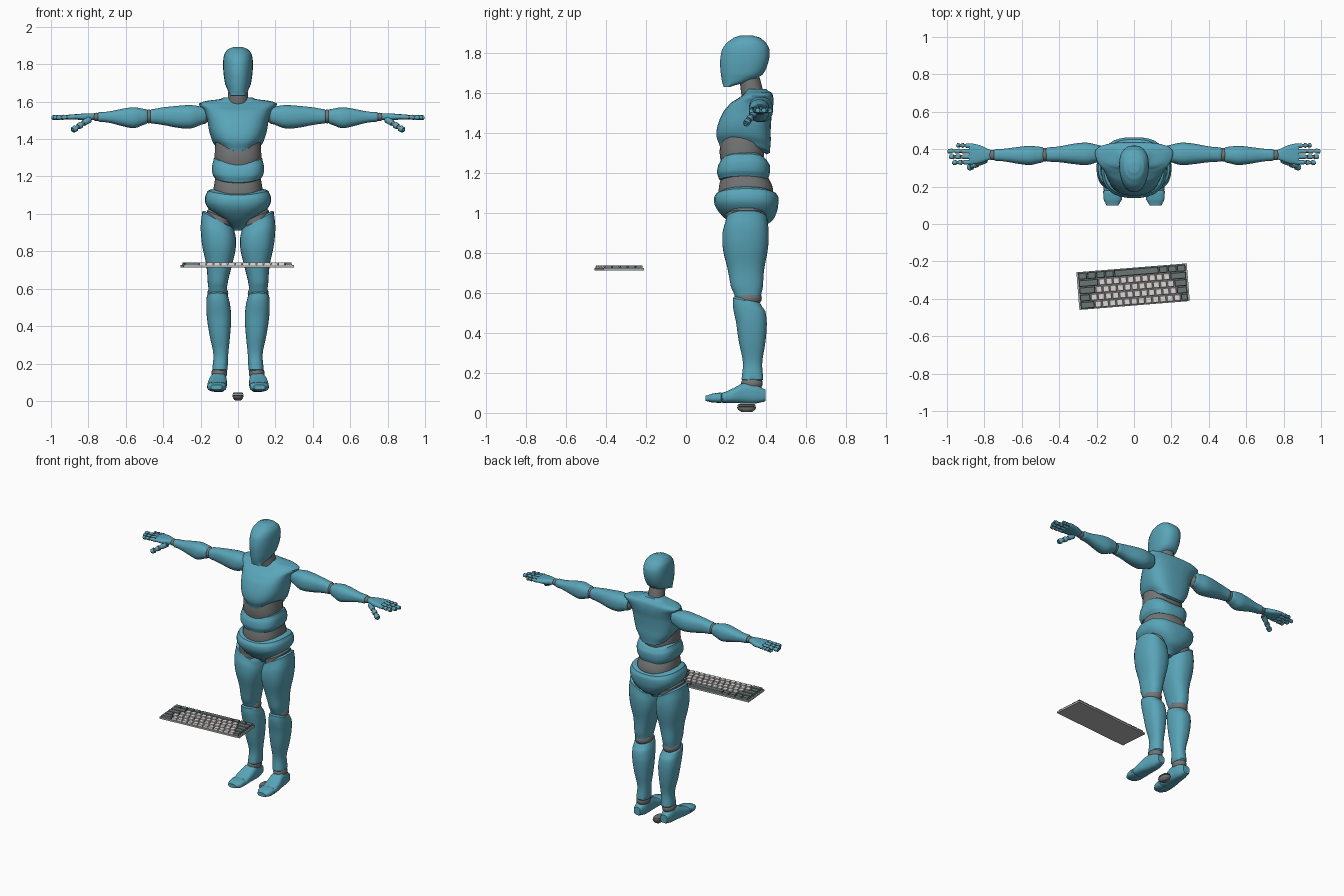
import bpy, bmesh, math
from mathutils import Vector, Matrix

cube = bpy.data.objects.get("Cube")
if cube:
    bpy.data.objects.remove(cube, do_unlink=True)


def material(name, r, g, b):
    mat = bpy.data.materials.new(name)
    mat.use_nodes = True
    mat.diffuse_color = (r, g, b, 1)
    mat.node_tree.nodes["Principled BSDF"].inputs["Base Color"].default_value = (r, g, b, 1)
    return mat


teal = material("teal_shell", .1, .375, .485)
grey = material("joint_grey", .175, .178, .18)
case_grey = material("case_grey", .46, .46, .46)
dark_key = material("dark_key", .14, .18, .178)
light_key = material("light_key", .72, .68, .68)


def finish(name, bm, mat, sharp=40):
    bmesh.ops.recalc_face_normals(bm, faces=bm.faces)
    mesh = bpy.data.meshes.new(name)
    bm.to_mesh(mesh)
    bm.free()
    mesh.materials.append(mat)
    for poly in mesh.polygons:
        poly.use_smooth = True
    mesh.set_sharp_from_angle(angle=math.radians(sharp))
    obj = bpy.data.objects.new(name, mesh)
    bpy.context.collection.objects.link(obj)


def spline(p0, p1, p2, p3, f):
    """Catmull-Rom blend between the rings p1 and p2."""
    return [b + f * ((c - a) + f * ((2*a - 5*b + 4*c - d) + f * (3*b - a - 3*c + d))) / 2
            if i else b + f * (c - b)
            for i, (a, b, c, d) in enumerate(zip(p0, p1, p2, p3))]


def loft(name, mat, axis, rings, sides=28, power=2.4, taper=0, shear=(0, 0), lean="u",
         arch=(0, 0), steps=4, soft=.008, mirror=False):
    """Skin rounded-box rings (t, u0, u1, v0, v1) along an axis, with softened ends.
    Shear tilts the two ends; arch raises their sides."""
    path = []
    for i in range(len(rings) - 1):
        quad = [rings[max(0, min(len(rings) - 1, i + k))] for k in (-1, 0, 1, 2)]
        path += [spline(*quad, k / steps) for k in range(steps)]
    path.append(list(rings[-1]))

    def lip(ring, shift):
        t, a, b, c, d = ring
        du, dv = (b - a) * .07, (d - c) * .07
        return [t + shift, a + du, b - du, c + dv, d - dv]

    soft = min(soft, (rings[-1][0] - rings[0][0]) * .1)
    path = [lip(path[0], -soft)] + path + [lip(path[-1], soft)]
    bm = bmesh.new()
    loops = []
    for n, (t, a, b, c, d) in enumerate(path):
        frac = n / (len(path) - 1)
        slope, rise = (pr[0] * (1 - frac) ** 2 + pr[1] * frac ** 2 for pr in (shear, arch))
        loop = []
        for k in range(sides):
            ang = math.tau * (k + .5) / sides
            cu, sv = math.cos(ang), math.sin(ang)
            su = math.copysign(abs(cu) ** (2 / power), cu)
            sv = math.copysign(abs(sv) ** (2 / power), sv)
            du = su * (b - a) / 2 * (1 - taper * (1 - sv) / 2)
            dv = sv * (d - c) / 2
            u, v = (a + b) / 2 + du, (c + d) / 2 + dv
            w = t + slope * (du if lean == "u" else dv) + rise * su * su
            loop.append(bm.verts.new({"x": (w, u, v), "y": (u, w, v), "z": (u, v, w)}[axis]))
        loops.append(loop)
    for lo, hi in zip(loops, loops[1:]):
        for k in range(sides):
            j = (k + 1) % sides
            bm.faces.new((lo[k], lo[j], hi[j], hi[k]))
    bm.faces.new(loops[0])
    bm.faces.new(loops[-1])
    if mirror:
        pair(name, bm, mat)
    else:
        finish(name, bm, mat)


def pair(name, bm, mat):
    other = bm.copy()
    bmesh.ops.scale(other, vec=(-1, 1, 1), verts=other.verts)
    finish("left_" + name, bm, mat)
    finish("right_" + name, other, mat)


def body(name, mat, rings, **kw):
    """Symmetric part from rings (z, half width, front, back)."""
    loft(name, mat, "z", [(z, -w, w, f, b) for z, w, f, b in rings], **kw)


def ball(name, centre, radii):
    bm = bmesh.new()
    bmesh.ops.create_uvsphere(bm, u_segments=20, v_segments=12, radius=1)
    bmesh.ops.scale(bm, vec=radii, verts=bm.verts)
    bmesh.ops.translate(bm, vec=centre, verts=bm.verts)
    pair(name, bm, grey)


def rod(bm, start, end, r0, r1):
    """Tapered round segment with bevelled ends between two points."""
    start, end = Vector(start), Vector(end)
    turn = (end - start).to_track_quat("Z", "Y").to_matrix().to_4x4()
    new = bmesh.ops.create_cone(bm, cap_ends=True, segments=12, radius1=r0, radius2=r1,
                                depth=(end - start).length,
                                matrix=Matrix.Translation((start + end) / 2) @ turn)["verts"]
    rims = {e for v in new for e in v.link_edges if any(len(f.verts) > 4 for f in e.link_faces)}
    bmesh.ops.bevel(bm, geom=list(rims), offset=r1 * .4, segments=2, affect="EDGES")


# Head and neck
body("head", teal, [(1.632, .042, .188, .22), (1.66, .06, .18, .32), (1.695, .076, .174, .385),
                    (1.76, .086, .17, .414), (1.82, .087, .18, .418), (1.855, .08, .205, .4),
                    (1.88, .06, .24, .37), (1.89, .035, .27, .335)],
     taper=.2, power=2.3, soft=.001)
neck = bmesh.new()
rod(neck, (0, .34, 1.56), (0, .315, 1.69), .058, .05)
finish("neck", neck, grey)

# Torso, from the chest down to the pelvis
body("chest", teal, [(1.318, .115, .168, .42), (1.37, .15, .152, .425), (1.43, .17, .158, .425),
                     (1.5, .182, .185, .43), (1.55, .2, .225, .438), (1.585, .23, .275, .437),
                     (1.603, .19, .295, .43), (1.615, .1, .3, .41)],
     taper=.22, power=2.7, shear=(-.15, 0), lean="v", arch=(.03, 0))
body("upper_belly_joint", grey, [(1.22, .11, .18, .38), (1.3, .125, .168, .392),
                                 (1.4, .12, .175, .39)])
body("belly_band", teal, [(1.168, .122, .165, .412), (1.2, .137, .155, .42),
                          (1.24, .139, .161, .42), (1.265, .13, .175, .405)],
     power=2.8, arch=(.02, .038))
body("waist_joint", grey, [(1.04, .12, .17, .42), (1.12, .132, .163, .437), (1.21, .12, .18, .40)])
body("pelvis", teal, [(.92, .03, .27, .37), (.96, .08, .21, .43), (1.005, .144, .165, .455),
                      (1.045, .178, .142, .463), (1.08, .18, .14, .463), (1.1, .168, .152, .452)],
     power=2.6, taper=.06, arch=(0, .025))

# Legs
loft("hip_joint", grey, "z", [(.94, .04, .166, .20, .40), (.99, .04, .166, .2, .4)],
     shear=(.6, .6), mirror=True)
loft("thigh", teal, "z", [(.58, .06, .157, .245, .375), (.63, .055, .162, .225, .385),
                          (.72, .035, .17, .208, .392), (.82, .014, .193, .185, .41),
                          (.9, .01, .2, .183, .415), (.965, .02, .192, .2, .408)],
     shear=(0, .6), mirror=True)
ball("knee_joint", (.108, .312, .575), (.056, .068, .047))
loft("shin", teal, "z", [(.168, .055, .137, .278, .387), (.25, .052, .132, .285, .382),
                         (.35, .042, .152, .265, .397), (.45, .036, .167, .25, .405),
                         (.52, .043, .17, .235, .398), (.56, .053, .167, .235, .375)],
     shear=(0, -.25), lean="v", mirror=True)
ball("ankle_joint", (.1, .33, .148), (.042, .054, .04))
loft("foot", teal, "y", [(.185, .062, .164, .05, .102), (.24, .06, .162, .05, .125),
                         (.29, .06, .152, .047, .15), (.35, .064, .143, .047, .148),
                         (.39, .075, .134, .055, .12)], power=2.8, mirror=True)
loft("toe", teal, "y", [(.105, .08, .15, .058, .088), (.13, .065, .162, .052, .096),
                        (.175, .062, .165, .05, .102)], power=2.8, mirror=True)

# Arms
ball("shoulder_joint", (.185, .375, 1.52), (.03, .04, .04))
loft("upper_arm", teal, "x", [(.178, .335, .42, 1.482, 1.572), (.25, .315, .435, 1.457, 1.582),
                              (.32, .32, .43, 1.46, 1.578), (.4, .33, .415, 1.475, 1.57),
                              (.462, .333, .41, 1.483, 1.56)], mirror=True)
ball("elbow_joint", (.478, .37, 1.521), (.03, .037, .037))
loft("forearm", teal, "x", [(.492, .328, .412, 1.48, 1.56), (.555, .315, .418, 1.458, 1.57),
                            (.62, .322, .412, 1.47, 1.562), (.69, .334, .403, 1.487, 1.548),
                            (.74, .338, .4, 1.492, 1.545)], mirror=True)
ball("wrist_joint", (.757, .369, 1.519), (.026, .028, .022))

# Hands
loft("palm", teal, "x", [(.775, .342, .4, 1.503, 1.538), (.82, .326, .42, 1.5, 1.537),
                         (.874, .318, .432, 1.505, 1.533)], power=2.8, mirror=True)
fingers, cores = bmesh.new(), bmesh.new()


def digit(start, end, radius):
    start, end = Vector(start), Vector(end)
    rod(cores, start, start.lerp(end, .9), radius * .7, radius * .6)
    for a, b in ((0, .42), (.45, .71), (.74, 1)):
        rod(fingers, start.lerp(end, a), start.lerp(end, b), radius, radius * .85)


for row, tip in enumerate((.972, .99, .998, .95)):
    y = .331 + row * .029
    digit((.87, y, 1.519), (tip, y + (row - 1.5) * .002, 1.515), .0135)
digit((.79, .345, 1.508), (.888, .298, 1.445), .0185)
pair("fingers", fingers, teal)
pair("finger_joints", cores, grey)

# Keyboard, with its space bar toward the figure
place = Matrix.Translation((-.005, -.335, 0)) @ Matrix.Rotation(math.radians(4.6), 4, "Z")


def block(bm, x, y, z, sx, sy, sz, shrink=0):
    new = bmesh.ops.create_cube(bm, size=1)["verts"]
    for v in new:
        top = shrink if v.co.z > 0 else 0
        v.co = place @ Vector((x + v.co.x * (sx - top), y + v.co.y * (sy - top), z + v.co.z * sz))


case = bmesh.new()
block(case, 0, 0, .72, .592, .202, .012)
finish("keyboard_case", case, case_grey)
unit = .0385
rows = [[1.25] * 3 + [6.25] + [1.25] * 4, [2.25] + [1] * 10 + [2.75],
        [1.75] + [1] * 11 + [2.25], [1.5] + [1] * 12 + [1.5], [1] * 13 + [2]]
dark, light = bmesh.new(), bmesh.new()
for r, widths in enumerate(rows):
    left = 0
    for k, width in enumerate(widths):
        edge = r == 0 or k in (0, len(widths) - 1)
        x = (7.5 - left - width / 2) * unit
        block(dark if edge else light, x, (2 - r) * .039, .732,
              width * unit - .003, .036, .014, .006)
        left += width
finish("modifier_keys", dark, dark_key)
finish("letter_keys", light, light_key)

# Mouse under the figure, domed side down
body("mouse_shell", grey, [(.006, .02, .275, .333), (.016, .027, .261, .346),
                           (.03, .03, .255, .352)])
body("mouse_base", dark_key, [(.034, .029, .256, .35), (.043, .027, .26, .346)], steps=1)
